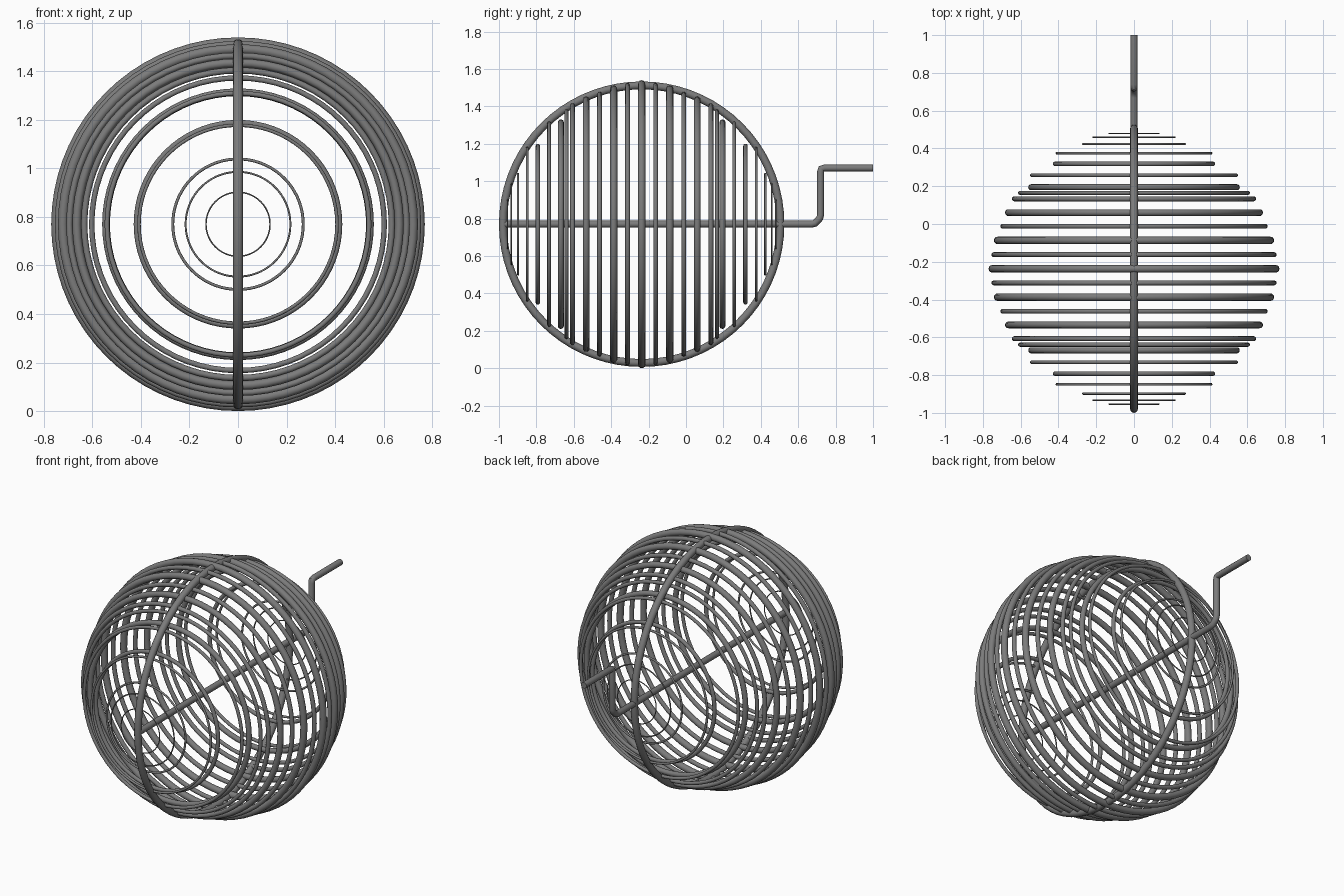
import bpy
from math import radians, pi

if "Cube" in bpy.data.objects:
    bpy.data.objects.remove(bpy.data.objects["Cube"])

CY, CZ = -0.237, 0.77          # centre of the cage

# dark iron wire
iron = bpy.data.materials.new("dark_iron")
iron.diffuse_color = (0.2, 0.2, 0.2, 1)
iron.use_nodes = True
iron.node_tree.nodes["Principled BSDF"].inputs["Base Color"].default_value = iron.diffuse_color


def ring(name, y, outer, tube, rot):
    bpy.ops.mesh.primitive_torus_add(
        major_segments=72, minor_segments=12,
        major_radius=outer - tube, minor_radius=tube,
        location=(0, y, CZ), rotation=rot)
    ob = bpy.context.object
    ob.name = name
    ob.data.materials.append(iron)
    bpy.ops.object.shade_smooth_by_angle(angle=radians(40))


# hoops across the axle: distance from centre, outer radius, wire radius
hoops = [(0, .77, .02), (.075, .755, .013), (.15, .742, .02), (.225, .708, .013),
         (.297, .683, .018), (.37, .647, .013), (.402, .614, .011), (.432, .56, .016),
         (.495, .55, .010), (.555, .43, .012), (.612, .415, .007),
         (.661, .275, .006), (.696, .22, .004), (.717, .135, .003)]
for i, (d, r, t) in enumerate(hoops):
    for side in ((1, -1) if d else (1,)):
        ring(f"hoop_{i}_{'back' if side > 0 else 'front'}", CY + side * d, r, t,
             (pi / 2, 0, 0))

# upright frame hoop holding the axle
ring("frame_hoop", CY, 0.763, 0.021, (0, pi / 2, 0))

# axle with bent crank handle
path = [(-.98, CZ), (.67, CZ), (.69, .775), (.714, .80), (.72, .82),
        (.72, 1.05), (.724, 1.066), (.74, 1.07), (1.0, 1.07)]
cu = bpy.data.curves.new("axle_crank", 'CURVE')
cu.dimensions = '3D'
cu.bevel_depth = 0.019
cu.bevel_resolution = 4
cu.use_fill_caps = True
sp = cu.splines.new('POLY')
sp.points.add(len(path) - 1)
for p, (y, z) in zip(sp.points, path):
    p.co = (0, y, z, 1)
axle = bpy.data.objects.new("axle_crank", cu)
bpy.context.collection.objects.link(axle)
bpy.ops.object.select_all(action='DESELECT')
axle.select_set(True)
bpy.context.view_layer.objects.active = axle
bpy.ops.object.convert(target='MESH')
axle = bpy.context.object
axle.data.materials.clear()
axle.data.materials.append(iron)
bpy.ops.object.shade_smooth_by_angle(angle=radians(40))
